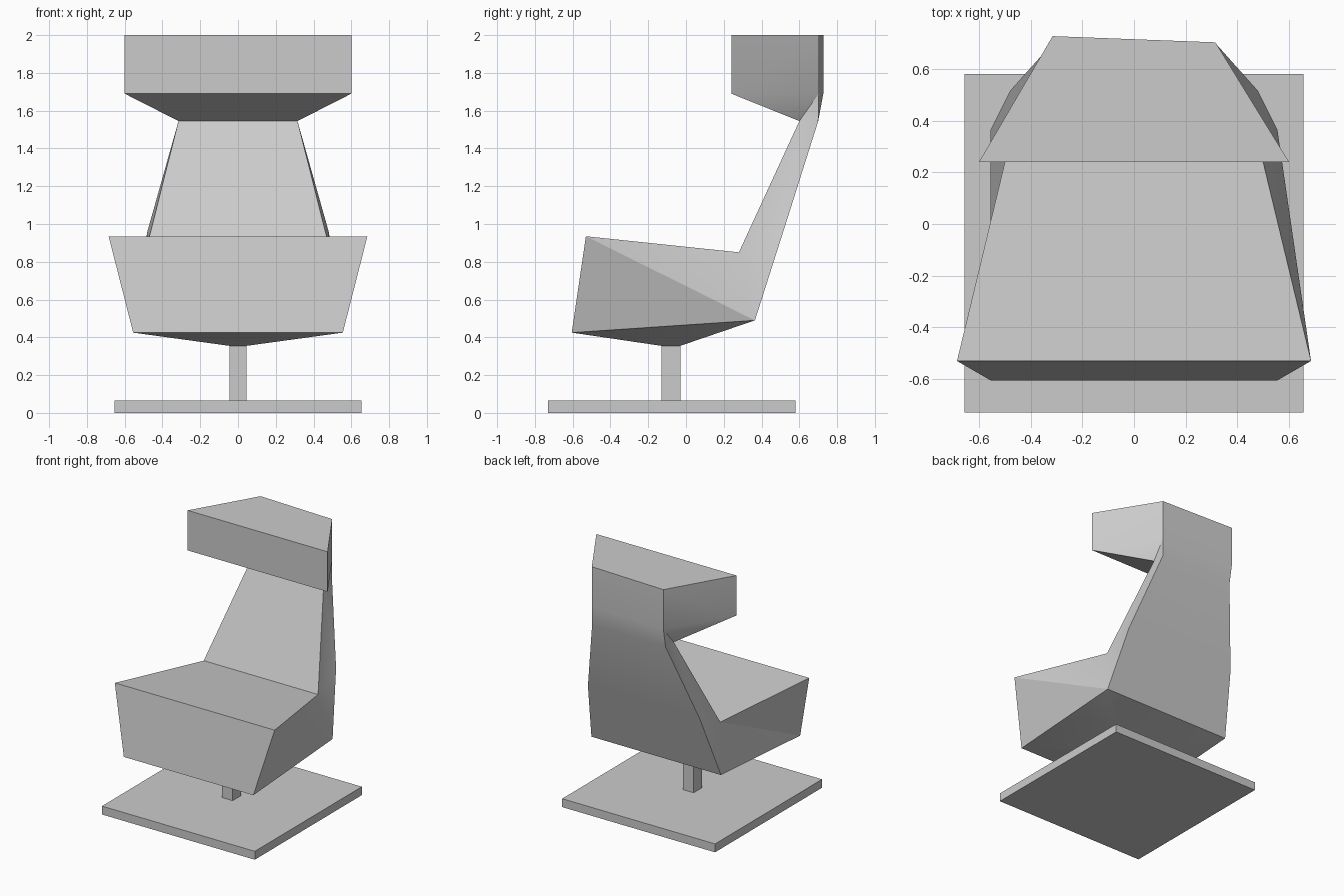
import bpy
import bmesh

cube = bpy.data.objects.get("Cube")
if cube:
    bpy.data.objects.remove(cube, do_unlink=True)

# One plain grey for the whole chair
grey = bpy.data.materials.new("light grey")
grey.use_nodes = True
COLOUR = (0.6, 0.6, 0.6, 1)
grey.diffuse_color = COLOUR
grey.node_tree.nodes["Principled BSDF"].inputs["Base Color"].default_value = COLOUR


def make_object(name, bm):
    bmesh.ops.recalc_face_normals(bm, faces=bm.faces)
    mesh = bpy.data.meshes.new(name)
    bm.to_mesh(mesh)
    bm.free()
    mesh.materials.append(grey)
    obj = bpy.data.objects.new(name, mesh)
    bpy.context.collection.objects.link(obj)
    return obj


def box(name, low, high):
    bm = bmesh.new()
    bmesh.ops.create_cube(bm, size=1)
    for v in bm.verts:
        v.co = [high[i] if v.co[i] > 0 else low[i] for i in range(3)]
    return make_object(name, bm)


# Shell outline, walked round the side: name -> (y, z, half width)
profile = {
    "seat_front": (-0.53, 0.935, 0.685),
    "crease": (0.28, 0.85, 0.49),
    "neck_front": (0.6, 1.545, 0.315),
    "brow_low": (0.24, 1.69, 0.6),
    "brow_top": (0.24, 2, 0.6),
    "head_top": (0.715, 2, 0.315),
    "head_low": (0.715, 1.69, 0.315),
    "neck_back": (0.7, 1.545, 0.315),
    "back_mid": (0.515, 0.96, 0.48),
    "back_base": (0.365, 0.49, 0.555),
    "hub_back": (-0.03, 0.355, 0.045),
    "hub_front": (-0.13, 0.355, 0.045),
    "front_base": (-0.605, 0.425, 0.555),
}
# The rear of the head is slightly skewed
skew = {"head_top": 0.012, "head_low": 0.012}

# Side panels shared by both sides
panels = [
    "crease back_base back_mid",
    "crease back_mid neck_front",
    "back_mid neck_back neck_front",
    "neck_front neck_back head_low",
    "brow_low neck_front head_low",
    "brow_low head_low head_top brow_top",
    "front_base hub_front hub_back back_base",
]
# The seat sides fold along opposite diagonals
seat_sides = {
    1: ["seat_front front_base back_base", "seat_front back_base crease"],
    -1: ["seat_front front_base crease", "front_base back_base crease"],
}

# Shell: seat, backrest and head in one folded form
bm = bmesh.new()
verts = {}
for side in (1, -1):
    for key, (y, z, w) in profile.items():
        verts[key, side] = bm.verts.new((side * w, y - side * skew.get(key, 0), z))
names = list(profile)
for a, b in zip(names, names[1:] + names[:1]):
    bm.faces.new([verts[a, 1], verts[b, 1], verts[b, -1], verts[a, -1]])
for side in (1, -1):
    for panel in panels + seat_sides[side]:
        bm.faces.new([verts[key, side] for key in panel.split()])
shell = make_object("seat_shell", bm)

# Soft shading over the shallow bends
bpy.ops.object.select_all(action="DESELECT")
shell.select_set(True)
bpy.context.view_layer.objects.active = shell
bpy.ops.object.shade_smooth_by_angle(angle=0.45)

# Stand
box("post", (-0.045, -0.13, 0.06), (0.045, -0.03, 0.36))
box("base_plate", (-0.655, -0.73, 0), (0.655, 0.58, 0.065))
